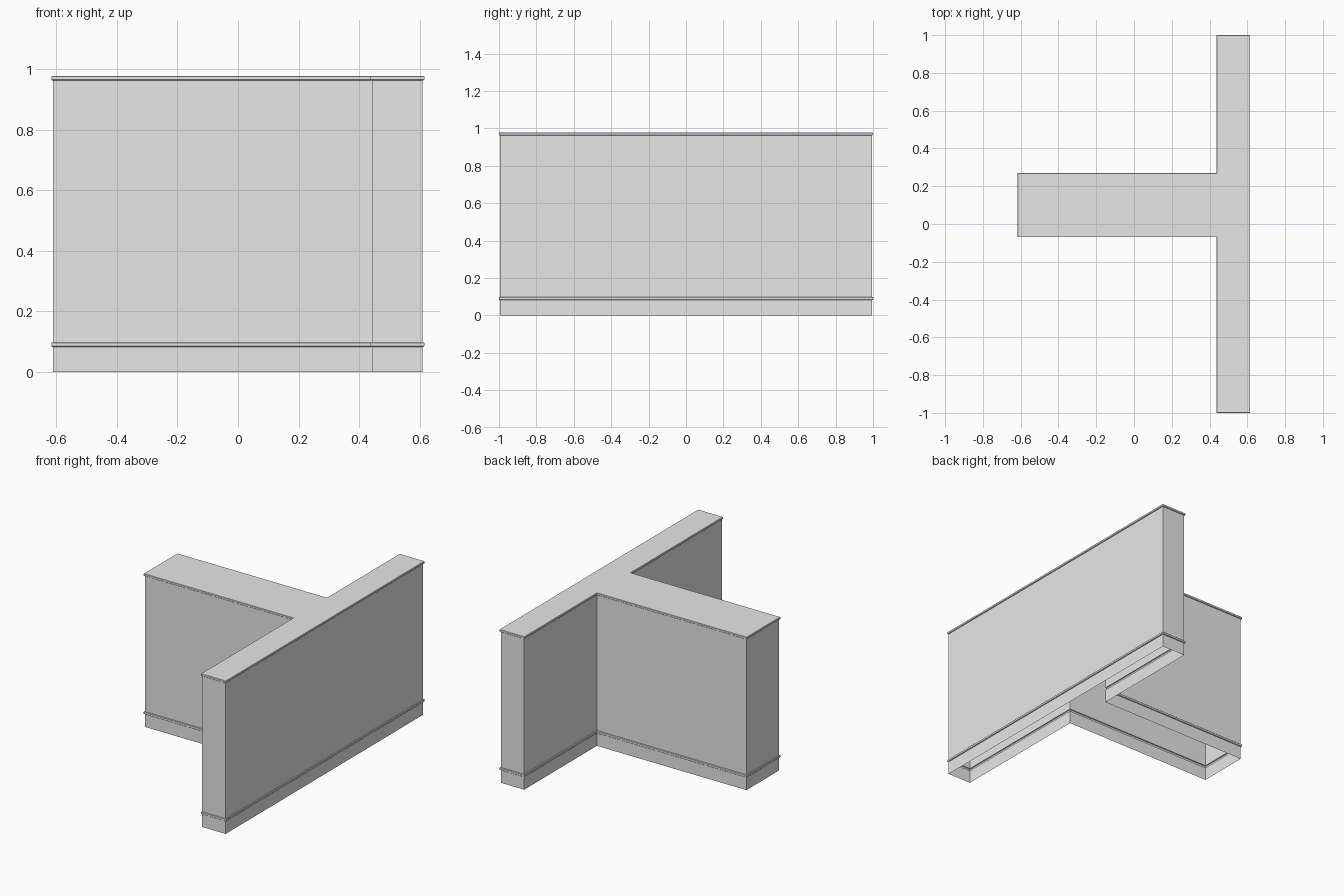
import bpy
import bmesh

cube = bpy.data.objects.get("Cube")
if cube:
    bpy.data.objects.remove(cube, do_unlink=True)

grey = bpy.data.materials.new("plain grey")
grey.use_nodes = True
colour = (0.8, 0.8, 0.8, 1)
grey.diffuse_color = colour
grey.node_tree.nodes["Principled BSDF"].inputs["Base Color"].default_value = colour

# Wall planes of the T-shaped plan
LIP = 0.006
STEM_END, BAR_IN, BAR_OUT = -0.61, 0.444, 0.609
STEM_FRONT, STEM_BACK = -0.064, 0.263
BAR_END = 1 - LIP


def plan(offset):
    """Counter-clockwise T outline pushed outward by offset."""
    left, inner, outer = STEM_END - offset, BAR_IN - offset, BAR_OUT + offset
    front, back, end = STEM_FRONT - offset, STEM_BACK + offset, BAR_END + offset
    return [(left, front), (inner, front), (inner, -end), (outer, -end),
            (outer, end), (inner, end), (inner, back), (left, back)]


def shell(name, profile, closed_top=False):
    """Sweep an (offset, height) profile around the plan."""
    bm = bmesh.new()
    rings = [[bm.verts.new((x, y, z)) for x, y in plan(offset)]
             for offset, z in profile]
    for low, high in zip(rings, rings[1:]):
        for i in range(len(low)):
            j = (i + 1) % len(low)
            bm.faces.new((low[i], low[j], high[j], high[i]))
    if closed_top:
        bm.faces.new(rings[-1])
    mesh = bpy.data.meshes.new(name)
    bm.to_mesh(mesh)
    bm.free()
    mesh.materials.append(grey)
    obj = bpy.data.objects.new(name, mesh)
    bpy.context.collection.objects.link(obj)
    return obj


def moulding(low, high):
    """Thin projecting band with softened edges."""
    soft = 0.002
    return [(0, low), (LIP - soft, low), (LIP, low + soft),
            (LIP, high - soft), (LIP - soft, high)]


TRIM_LOW, TRIM_HIGH = 0.083, 0.098
CAP_LOW, CAP_HIGH = 0.963, 0.977

# Hollow body, open underneath
shell("base_skirting", [(0, 0), (0, TRIM_LOW)])
shell("lower_trim", moulding(TRIM_LOW, TRIM_HIGH) + [(0, TRIM_HIGH)])
shell("wall_panels", [(0, TRIM_HIGH), (0, CAP_LOW)])
shell("counter_top", moulding(CAP_LOW, CAP_HIGH), closed_top=True)
